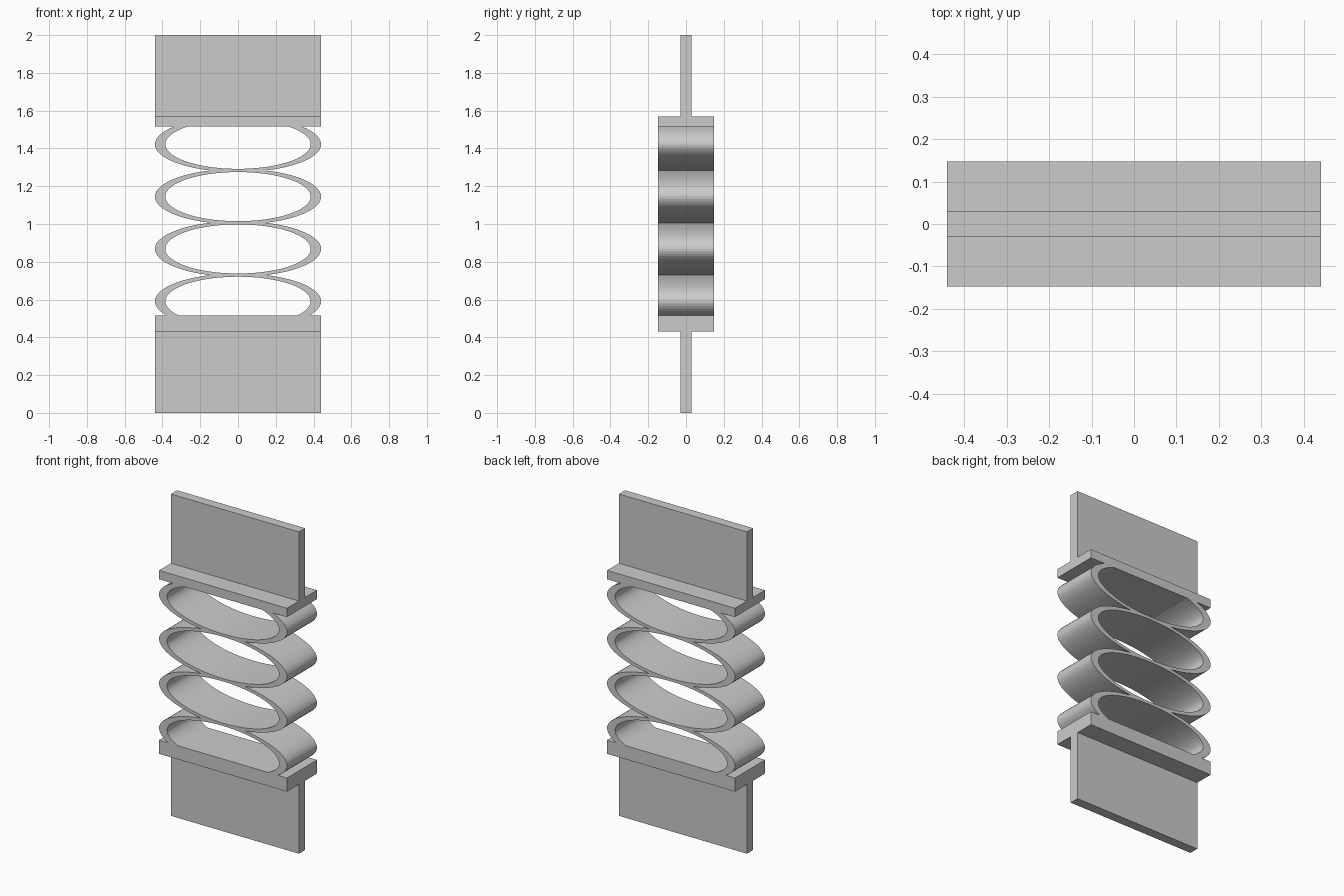
import bpy, bmesh
from math import cos, sin, tau

cube = bpy.data.objects.get("Cube")
if cube:
    bpy.data.objects.remove(cube, do_unlink=True)

HALF_WIDTH, HALF_DEPTH, HALF_WEB = 0.44, 0.147, 0.03
PITCH = 0.277
FIRST_RING = 0.591
LOWER_SEAT, UPPER_SEAT = 0.515, 1.515
SEGMENTS = 72

grey = bpy.data.materials.new("light grey")
grey.use_nodes = True
COLOUR = (0.6, 0.6, 0.6, 1)
grey.diffuse_color = COLOUR
grey.node_tree.nodes["Principled BSDF"].inputs["Base Color"].default_value = COLOUR


def finish(name, bm):
    bmesh.ops.recalc_face_normals(bm, faces=bm.faces)
    mesh = bpy.data.meshes.new(name)
    bm.to_mesh(mesh)
    bm.free()
    mesh.materials.append(grey)
    obj = bpy.data.objects.new(name, mesh)
    bpy.context.collection.objects.link(obj)
    return obj


def bracket(name, tip, neck, seat):
    """T-shaped section in the yz plane, extruded along x."""
    half = [(HALF_WEB, tip), (HALF_WEB, neck), (HALF_DEPTH, neck), (HALF_DEPTH, seat)]
    profile = half + [(-y, z) for y, z in reversed(half)]
    bm = bmesh.new()
    face = bm.faces.new([bm.verts.new((-HALF_WIDTH, y, z)) for y, z in profile])
    result = bmesh.ops.extrude_face_region(bm, geom=[face])
    moved = [v for v in result["geom"] if isinstance(v, bmesh.types.BMVert)]
    bmesh.ops.translate(bm, verts=moved, vec=(2 * HALF_WIDTH, 0, 0))
    return finish(name, bm)


def ring(centre, low, high):
    """Elliptical tube trimmed between two heights."""
    bm = bmesh.new()
    loops = []
    for rx, rz, y in ((HALF_WIDTH, 0.147, -HALF_DEPTH), (HALF_WIDTH, 0.147, HALF_DEPTH),
                      (0.385, 0.13, HALF_DEPTH), (0.385, 0.13, -HALF_DEPTH)):
        angles = [tau * i / SEGMENTS for i in range(SEGMENTS)]
        loops.append([bm.verts.new((rx * cos(a), y, centre + rz * sin(a))) for a in angles])
    for k in range(4):
        a, b = loops[k], loops[(k + 1) % 4]
        for i in range(SEGMENTS):
            j = (i + 1) % SEGMENTS
            bm.faces.new((a[i], a[j], b[j], b[i]))
    for height, direction in ((low, -1), (high, 1)):
        bmesh.ops.bisect_plane(bm, geom=bm.verts[:] + bm.edges[:] + bm.faces[:],
                               plane_co=(0, 0, height), plane_no=(0, 0, direction),
                               clear_outer=True)
    return bm


# End brackets: web plus flange
bracket("lower_bracket", 0, 0.43, LOWER_SEAT)
bracket("upper_bracket", 2, 1.57, UPPER_SEAT)

# Stack of four elliptical spring rings, welded along their contact strips
spring = bmesh.new()
for n in range(4):
    centre = FIRST_RING + n * PITCH
    part = ring(centre, max(LOWER_SEAT, centre - PITCH / 2), min(UPPER_SEAT, centre + PITCH / 2))
    temp = bpy.data.meshes.new("ring_part")
    part.to_mesh(temp)
    part.free()
    spring.from_mesh(temp)
    bpy.data.meshes.remove(temp)
bmesh.ops.remove_doubles(spring, verts=spring.verts, dist=0.0005)
finish("spring_rings", spring)
